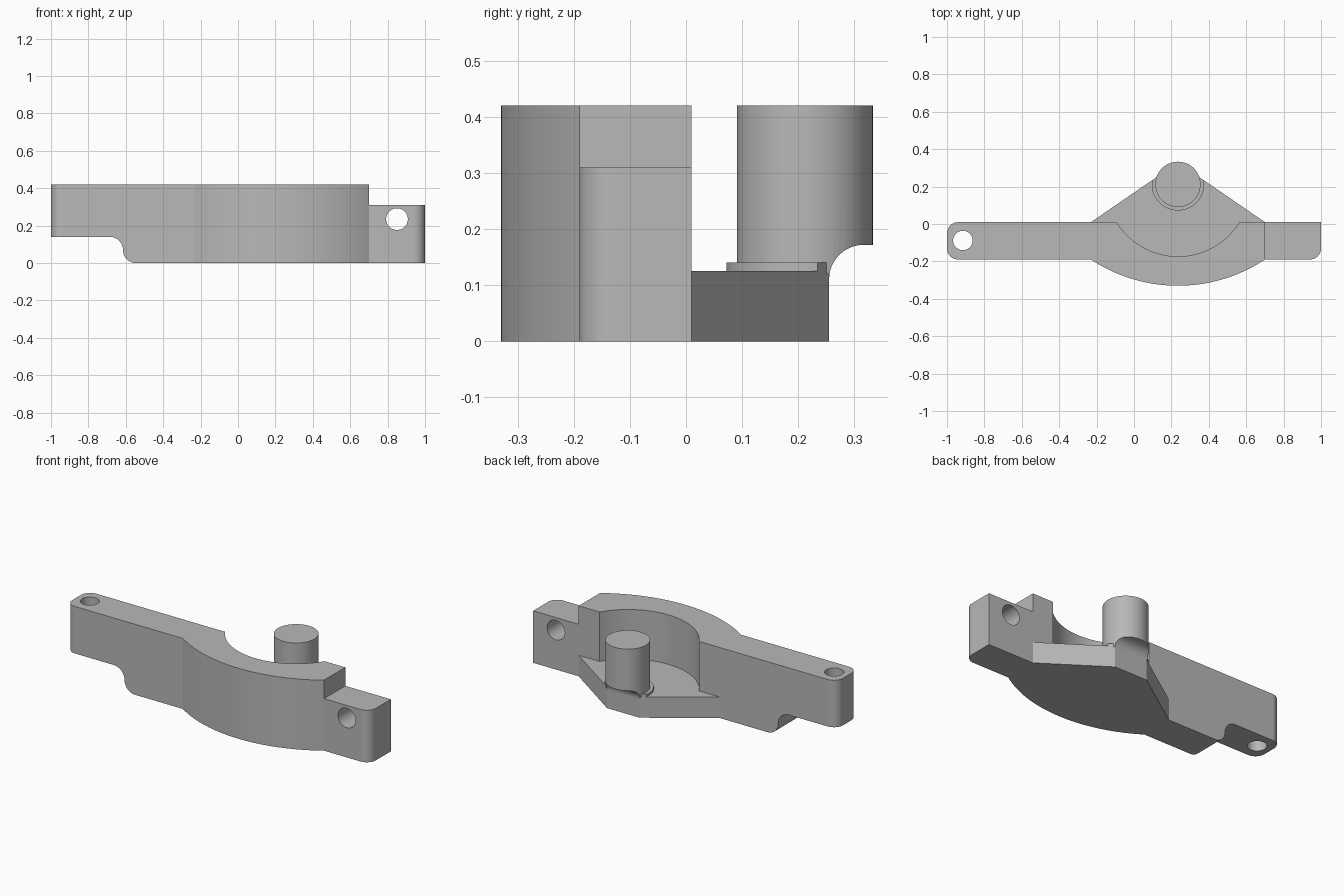
import bpy
import bmesh
import math
from mathutils import Vector

cube = bpy.data.objects.get("Cube")
if cube:
    bpy.data.objects.remove(cube, do_unlink=True)

grey = bpy.data.materials.new("plain grey")
grey.use_nodes = True
COLOUR = (0.48, 0.48, 0.48, 1)
grey.diffuse_color = COLOUR
grey.node_tree.nodes["Principled BSDF"].inputs["Base Color"].default_value = COLOUR

# Map a profile point (a, b) and a depth d to space, by extrusion axis
PLACE = {
    "x": lambda a, b, d: (d, a, b),
    "y": lambda a, b, d: (a, d, b),
    "z": lambda a, b, d: (a, b, d),
}


def arc(cx, cy, r, start, end, steps=12):
    angles = [math.radians(start + (end - start) * i / steps) for i in range(steps + 1)]
    return [(cx + r * math.cos(t), cy + r * math.sin(t)) for t in angles]


def circle(cx, cy, r):
    return arc(cx, cy, r, 0, 360, 72)[:-1]


def prism(name, profile, low, high, axis="z"):
    """Extrude a flat profile along an axis."""
    bm = bmesh.new()
    face = bm.faces.new([bm.verts.new(PLACE[axis](a, b, low)) for a, b in profile])
    top = bmesh.ops.extrude_face_region(bm, geom=[face])
    verts = [g for g in top["geom"] if isinstance(g, bmesh.types.BMVert)]
    bmesh.ops.translate(bm, verts=verts, vec=Vector(PLACE[axis](0, 0, high - low)))
    bmesh.ops.recalc_face_normals(bm, faces=bm.faces)
    mesh = bpy.data.meshes.new(name)
    bm.to_mesh(mesh)
    bm.free()
    mesh.materials.append(grey)
    obj = bpy.data.objects.new(name, mesh)
    bpy.context.collection.objects.link(obj)
    return obj


def activate(obj):
    bpy.ops.object.select_all(action="DESELECT")
    obj.select_set(True)
    bpy.context.view_layer.objects.active = obj


def combine(obj, *profile_args, operation="DIFFERENCE"):
    """Cut or clip an object with a temporary prism."""
    cutter = prism("cutter", *profile_args)
    cutter.hide_render = True
    mod = obj.modifiers.new("cut", "BOOLEAN")
    mod.operation = operation
    mod.solver = "EXACT"
    mod.object = cutter
    activate(obj)
    bpy.ops.object.modifier_apply(modifier=mod.name)
    bpy.data.objects.remove(cutter, do_unlink=True)


def box(a0, a1, b0, b1):
    return [(a0, b0), (a1, b0), (a1, b1), (a0, b1)]


FRONT, BACK, TOP, FLOOR = -0.19, 0.01, 0.42, 0.125
PX, PY = 0.235, 0.212          # pin centre
HALF, R = 0.465, 0.06          # half width of the bulge, end rounding
BULGE_R = 0.842
spread = math.degrees(math.asin(HALF / BULGE_R))
bulge_y = FRONT + BULGE_R * math.cos(math.radians(spread))

# Tapered plate behind the bar
plate = [(PX + HALF, BACK), (PX + 0.071, 0.28), (PX - 0.071, 0.28), (PX - HALF, BACK)]

# Plan of the bar, front bulge and rear plate
plan = arc(-1 + R, FRONT + R, R, 180, 270)
plan += arc(PX, bulge_y, BULGE_R, 270 - spread, 270 + spread, 40)
plan += arc(1 - R, FRONT + R, R, 270, 360)
plan += [(1, BACK)] + plate
plan += arc(-1 + R, BACK - R, R, 90, 180)
body = prism("arm_body", plan, 0, TOP)

# Round pocket, and the open space above the plate
pocket_r = 0.385
a = math.degrees(math.asin((PY - BACK) / pocket_r))
pocket = arc(PX, PY, pocket_r, 180 + a, 360 - a, 64)
pocket += [(0.9, BACK), (0.9, 0.5), (-0.5, 0.5), (-0.5, BACK)]
combine(body, pocket, FLOOR, 1)

# Stepped end, undercut end and the two holes
combine(body, box(0.7, 1.2, 0.31, 1), -1, 1, "y")
F = 0.07
undercut = [(-1.2, -0.1), (-1.2, 2 * F)]
undercut += arc(-0.685, F, F, 90, 0) + arc(-0.545, F, F, 180, 270)
undercut += [(-0.545, -0.1)]
combine(body, undercut, -1, 1, "y")
combine(body, circle(-0.915, -0.088, 0.052), -1, 1)
combine(body, circle(0.85, 0.235, 0.058), -1, 1, "y")

# Collar, clipped to the plate edges, and the pin
collar = prism("pin_collar", circle(PX, PY, 0.14), FLOOR, 0.14)
combine(collar, plate, 0, 1, operation="INTERSECT")
pin = prism("pivot_pin", circle(PX, PY, 0.121), FLOOR - 0.005, TOP)

# Rounded scoop under the back of the pin
scoop = [(0.255, -0.1)] + arc(0.317, 0.11, 0.062, 180, 90)
scoop += [(0.5, 0.172), (0.5, -0.1)]
for part in (body, collar, pin):
    combine(part, scoop, -0.5, 0.9, "x")
    activate(part)
    bpy.ops.object.shade_smooth_by_angle(angle=math.radians(20))
    weighted = part.modifiers.new("even_shading", "WEIGHTED_NORMAL")
    weighted.keep_sharp = True
